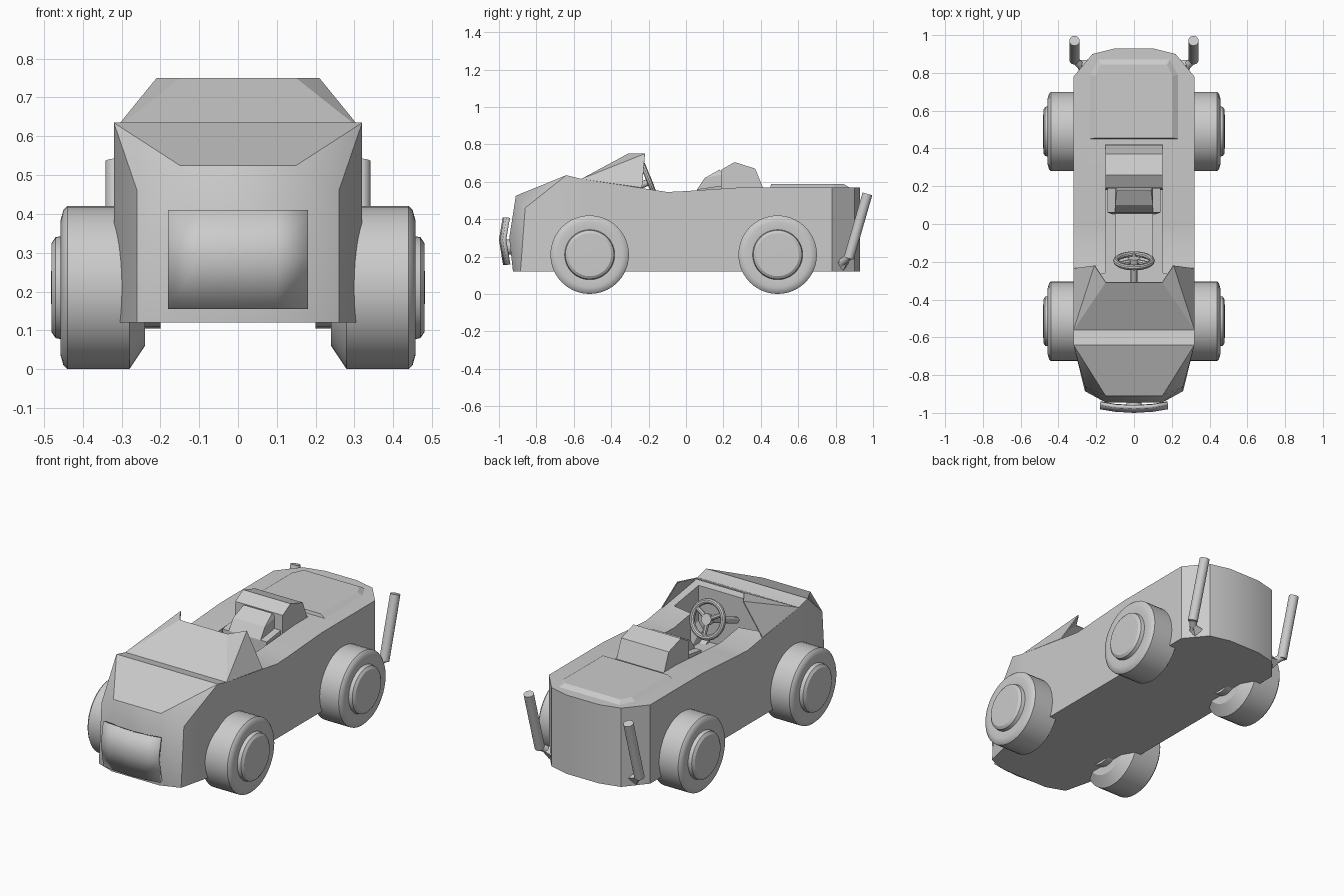
import bpy, bmesh, math
from mathutils import Vector, Matrix

if "Cube" in bpy.data.objects:
    bpy.data.objects.remove(bpy.data.objects["Cube"], do_unlink=True)

grey = bpy.data.materials.new("light_grey")
grey.use_nodes = True
grey.diffuse_color = (0.6, 0.6, 0.6, 1)
grey.node_tree.nodes["Principled BSDF"].inputs["Base Color"].default_value = (0.6, 0.6, 0.6, 1)


def finish(name, bm, angle=30, fix=True):
    if fix:
        bmesh.ops.recalc_face_normals(bm, faces=bm.faces)
    me = bpy.data.meshes.new(name)
    bm.to_mesh(me)
    bm.free()
    ob = bpy.data.objects.new(name, me)
    bpy.context.collection.objects.link(ob)
    me.materials.append(grey)
    bpy.ops.object.select_all(action='DESELECT')
    ob.select_set(True)
    bpy.context.view_layer.objects.active = ob
    if angle:
        bpy.ops.object.shade_smooth_by_angle(angle=math.radians(angle))
    return ob


def mesh(name, verts, faces, **kw):
    bm = bmesh.new()
    vs = [bm.verts.new(v) for v in verts]
    for f in faces:
        bm.faces.new([vs[i] for i in f])
    return finish(name, bm, **kw)


def hull(name, points):
    bm = bmesh.new()
    for p in points:
        bm.verts.new(p)
    bmesh.ops.convex_hull(bm, input=bm.verts)
    bmesh.ops.dissolve_limit(bm, angle_limit=0.01, verts=bm.verts, edges=bm.edges)
    return finish(name, bm, angle=0)


def ridge(name, profile):
    """Hull of a side outline given as (y, z, half width)."""
    return hull(name, [(s * w, y, z) for y, z, w in profile for s in (-1, 1)])


def rod(name, a, b, r1, r2, sides=20):
    a, b = Vector(a), Vector(b)
    bm = bmesh.new()
    turn = (b - a).to_track_quat('Z', 'Y').to_matrix().to_4x4()
    bmesh.ops.create_cone(bm, cap_ends=True, segments=sides, radius1=r1, radius2=r2,
                          depth=(b - a).length,
                          matrix=Matrix.Translation((a + b) / 2) @ turn)
    return finish(name, bm)


def lathe(name, profile, y, z, sign, sides=40):
    """Spin an (x, radius) outline around an axle along x."""
    bm = bmesh.new()
    vs = [bm.verts.new((sign * x, y, z + r)) for x, r in profile]
    es = [bm.edges.new(p) for p in zip(vs, vs[1:])]
    bmesh.ops.spin(bm, geom=vs + es, cent=(0, y, z), axis=(1, 0, 0),
                   angle=math.tau, steps=sides)
    bmesh.ops.remove_doubles(bm, verts=bm.verts, dist=0.0005)
    return finish(name, bm)


# Body: lofted stations from the cowl to the tail, then the faceted nose
bm = bmesh.new()
BOTTOM = 0.12
stations = [(-.64, .32, .635), (-.56, .32, .615), (-.1, .32, .545), (0, .32, .55),
            (.3, .32, .57), (.78, .32, .57), (.9, .22, .57), (.93, .1, .57)]
rings = [[bm.verts.new(p) for p in ((-w, y, BOTTOM), (w, y, BOTTOM), (w, y, t), (-w, y, t))]
         for y, w, t in stations]
for a, b in zip(rings, rings[1:]):
    for i in range(4):
        j = (i + 1) % 4
        bm.faces.new((a[i], a[j], b[j], b[i]))
bm.faces.new(rings[-1])
nose = []
for s, bot, top in ((-1, rings[0][0], rings[0][3]), (1, rings[0][1], rings[0][2])):
    B, C, D, E, F = [bm.verts.new((s * x, y, z)) for x, y, z in (
        (.15, -.91, .525), (.26, -.86, .46), (.26, -.885, BOTTOM),
        (.15, -.945, .3), (.15, -.925, BOTTOM))]
    for f in ((top, bot, D, C), (top, C, B), (C, D, E), (D, F, E), (C, E, B), (bot, F, D)):
        bm.faces.new(f)
    nose.append((top, B, E, F, bot))
for i in range(4):
    bm.faces.new((nose[0][i], nose[0][i + 1], nose[1][i + 1], nose[1][i]))
body = finish("body", bm)

# Cockpit opening, wider beneath the windscreen
plan = [(.15, .42), (.15, -.26), (.27, -.28), (.27, -.5)]
plan += [(-x, y) for x, y in reversed(plan)]
n = len(plan)
cutter = mesh("cockpit_cutter", [(x, y, z) for z in (.3, 1) for x, y in plan],
              [range(n), range(n, 2 * n)] +
              [(i, (i + 1) % n, (i + 1) % n + n, i + n) for i in range(n)], angle=0)
cutter.hide_render = True
cut = body.modifiers.new("cockpit", 'BOOLEAN')
cut.operation, cut.object, cut.solver = 'DIFFERENCE', cutter, 'EXACT'
bpy.context.view_layer.objects.active = body
bpy.ops.object.modifier_apply(modifier=cut.name)
bpy.data.objects.remove(cutter, do_unlink=True)

# Windscreen with swept side wings
half = [(.32, -.56, .615), (.15, -.31, .75), (.21, -.22, .75), (.32, -.235, .568)]
screen = mesh("windscreen", half + [(-x, y, z) for x, y, z in half],
              [(0, 1, 5, 4), (0, 2, 1), (4, 5, 6), (0, 3, 2), (4, 6, 7)], angle=0)
solid = screen.modifiers.new("thickness", 'SOLIDIFY')
solid.thickness, solid.offset = 0.006, -1

# Curved front plate
xs = (-.18, -.1, 0, .1, .18)
rows = ((.155, -.978), (.29, -1.0), (.41, -.98))
plate = mesh("front_plate", [(x, y + .6 * x * x, z) for z, y in rows for x in xs],
             [(r * 5 + i, r * 5 + i + 1, r * 5 + i + 6, r * 5 + i + 5)
              for r in range(2) for i in range(4)], fix=False)
solid = plate.modifiers.new("thickness", 'SOLIDIFY')
solid.thickness, solid.offset = 0.02, -1
rod("plate_mount", (0, -.985, .25), (0, -.92, .25), .04, .04)

# Raised rear hatch
lid = []
for z, w, y0, y1, c in ((.565, .24, .45, .88, .045), (.587, .205, .455, .845, .03)):
    for s in (-1, 1):
        lid += [(s * w, y0, z), (s * w, y1 - 2 * c, z), (s * (w - c), y1, z)]
hull("rear_hatch", lid)

# Seat and the fairing behind it
ridge("head_fairing", [(.18, .4, .15), (.19, .665, .15), (.26, .705, .15),
                       (.37, .67, .15), (.415, .56, .15), (.415, .4, .15)])
ridge("seat_back", [(.05, .31, .11), (.2, .31, .11), (.06, .56, .14), (.2, .58, .14)])
ridge("seat_headrest", [(.06, .56, .1), (.1, .62, .1), (.18, .665, .09),
                        (.2, .64, .1), (.2, .55, .1)])
ridge("seat_cushion", [(-.17, .29, .1), (-.17, .4, .1), (.08, .38, .1), (.08, .29, .1)])

# Steering wheel with three spokes on a column
hub = Vector((0, -.195, .6))
axis = Vector((0, .93, .37))
bpy.ops.mesh.primitive_torus_add(location=hub, major_radius=.095, minor_radius=.015,
                                 major_segments=32, minor_segments=10)
rim = bpy.context.object
rim.name = "steering_rim"
rim.rotation_euler = axis.to_track_quat('Z', 'Y').to_euler()
rim.data.materials.append(grey)
bpy.ops.object.shade_smooth_by_angle()
up = Vector((0, -.37, .93))
for i in range(3):
    a = math.pi + i * math.tau / 3
    rod("steering_spoke", hub, hub + .095 * (math.cos(a) * up + math.sin(a) * Vector((1, 0, 0))),
        .014, .012, 8)
rod("steering_hub", hub - axis * .015, hub + axis * .015, .03, .03)
rod("steering_column", hub, hub - axis * .28, .018, .018, 12)

# Wheels, hubs and axle stubs
tyre = [(.24, 0), (.24, .15), (.28, .21), (.44, .21), (.45, .2), (.457, .175), (.45, .135), (.45, 0)]
cap = [(.445, .135), (.47, .13), (.48, .115), (.482, 0)]
for s, side in ((1, "left"), (-1, "right")):
    for y, end in ((-.515, "front"), (.49, "rear")):
        lathe(f"{end}_{side}_tyre", tyre, y, .21, s)
        lathe(f"{end}_{side}_hub", cap, y, .21, s)
        rod(f"{end}_{side}_axle", (s * .2, y, .21), (s * .25, y, .21), .105, .105)
    # Upright exhaust pipe with flared mount
    rod(f"{side}_exhaust", (s * .315, .87, .19), (s * .315, .97, .535), .027, .027)
    rod(f"{side}_exhaust_elbow", (s * .275, .83, .165), (s * .315, .872, .2), .02, .02)
    rod(f"{side}_exhaust_flange", (s * .265, .835, .165), (s * .295, .855, .175), .042, .015, 4)
